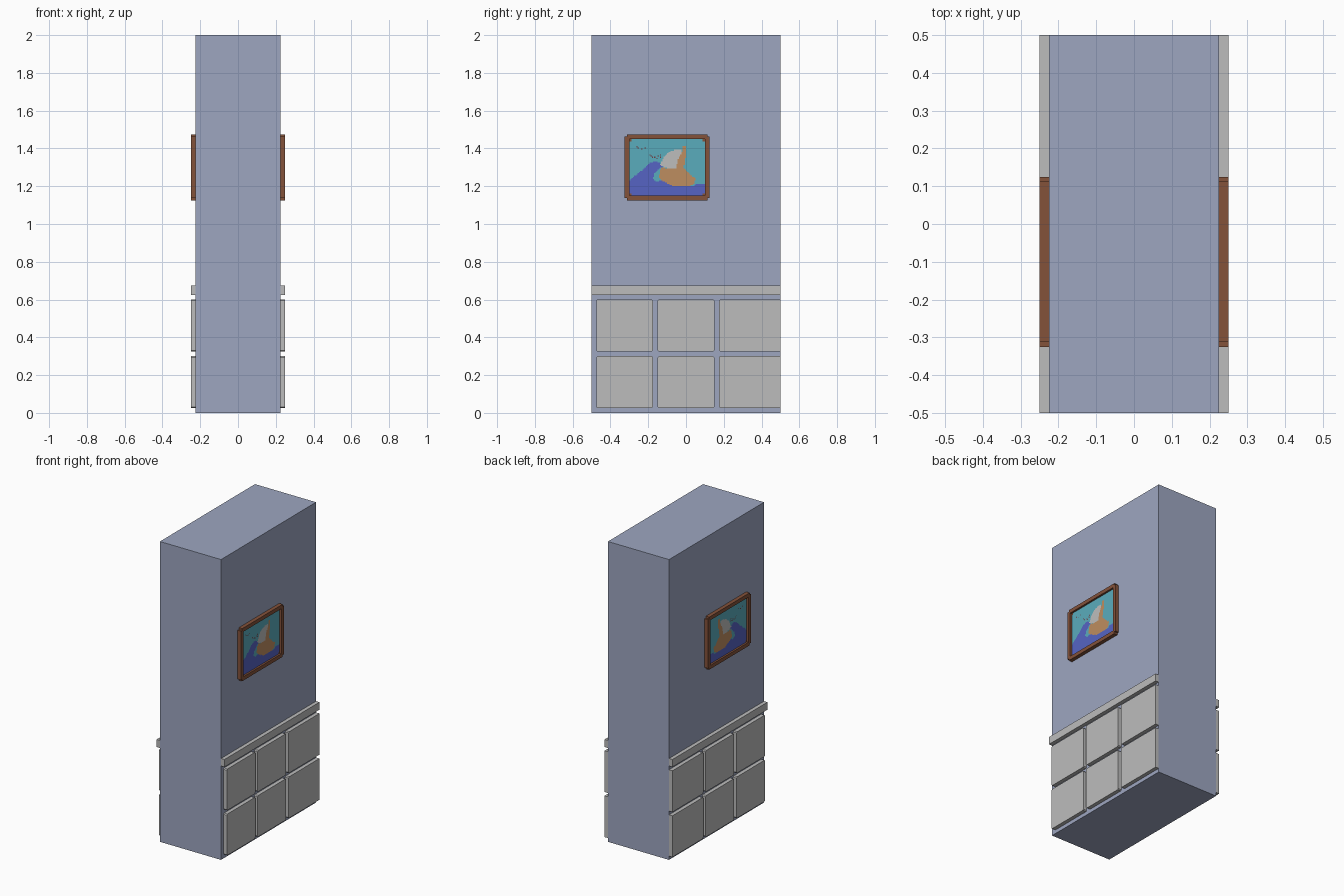
import bpy, bmesh
from mathutils import Vector

cube = bpy.data.objects.get("Cube")
if cube:
    bpy.data.objects.remove(cube, do_unlink=True)


def material(name, rgb):
    def lin(c):
        c /= 255
        return c / 12.92 if c < 0.04045 else ((c + 0.055) / 1.055) ** 2.4
    col = [lin(c) for c in rgb] + [1]
    m = bpy.data.materials.new(name)
    m.use_nodes = True
    m.diffuse_color = col
    m.node_tree.nodes["Principled BSDF"].inputs["Base Color"].default_value = col
    return m


WALL = material("blue grey wall", (157, 166, 192))
PANEL = material("pale grey panel", (188, 188, 188))
WOOD = material("brown wood", (132, 82, 58))
SKY = material("turquoise sky", (90, 172, 188))
SEA = material("deep blue sea", (86, 100, 196))
HULL = material("tan boat", (190, 141, 96))
SAIL = material("pale sail", (190, 190, 188))
BIRD = material("dark red birds", (110, 62, 66))


def finish(bm, name, mats):
    me = bpy.data.meshes.new(name)
    bm.to_mesh(me)
    bm.free()
    for m in mats:
        me.materials.append(m)
    ob = bpy.data.objects.new(name, me)
    bpy.context.collection.objects.link(ob)
    return ob


def prism(name, outline, x0, x1, mat):
    """Extrude a (y, z) outline along x."""
    bm = bmesh.new()
    face = bm.faces.new([bm.verts.new((x0, y, z)) for y, z in outline])
    ext = bmesh.ops.extrude_face_region(bm, geom=[face])
    bmesh.ops.translate(bm, vec=(x1 - x0, 0, 0),
                        verts=[v for v in ext["geom"] if isinstance(v, bmesh.types.BMVert)])
    bmesh.ops.recalc_face_normals(bm, faces=bm.faces)
    return finish(bm, name, [mat])


def rect(y0, y1, z0, z1):
    return [(y0, z0), (y1, z0), (y1, z1), (y0, z1)]


def clipped(y0, y1, z0, z1, c, clip_end=True):
    """Rectangle with small cut corners, optionally square at its y1 end."""
    pts = [(y0 + c, z1), (y0, z1 - c), (y0, z0 + c), (y0 + c, z0)]
    if clip_end:
        return pts + [(y1 - c, z0), (y1, z0 + c), (y1, z1 - c), (y1 - c, z1)]
    return pts + [(y1, z0), (y1, z1)]


# Painting regions in cells of a 64 x 48 canvas, row 0 at the top; later ones lie on top
COLS, ROWS, CELL = 64, 48, 0.00625
Y0, Z1 = -0.30, 1.45
REGIONS = [
    (1, [(0, 35), (10, 27), (17, 20.5), (23, 18.5), (28, 22), (30, 34), (38, 40),
         (55, 40), (57, 38), (64, 38), (64, 48), (0, 48)]),
    (0, [(20, 33), (22, 28), (27, 24), (27, 35), (23, 36)]),
    (2, [(27, 24), (33, 25), (39, 24), (45, 23), (51, 30), (56, 33), (55, 38),
         (51, 40), (37, 40), (29, 36), (25, 32)]),
    (3, [(26, 22), (29, 16), (34, 11), (40, 8.5), (44, 9), (43, 22), (39, 25), (33, 25)]),
    (2, [(45, 6), (48, 6), (48, 13), (46, 25), (40, 25), (41, 18), (44.5, 11)]),
]
BIRDS = {(6, 6), (7, 7), (10, 8), (13, 7), (17, 13), (18, 14), (19, 15),
         (21, 15), (23, 16), (24, 14), (26, 13), (26, 15)}


def inside(u, v, poly):
    hit = False
    for (a, b), (c, d) in zip(poly, poly[1:] + poly[:1]):
        if (b > v) != (d > v) and u < a + (v - b) * (c - a) / (d - b):
            hit = not hit
    return hit


def paint(i, j):
    # brown blocks in the four corners, then birds, then the painted regions
    if min(i, COLS - 1 - i) < 2 and min(j, ROWS - 1 - j) < 2:
        return 5
    if (i, j) in BIRDS:
        return 4
    index = 0
    for mat, poly in REGIONS:
        if inside(i + 0.5, j + 0.5, poly):
            index = mat
    return index


def canvas(name, x, side):
    bm = bmesh.new()
    grid = [[bm.verts.new((x, Y0 + i * CELL, Z1 - j * CELL)) for i in range(COLS + 1)]
            for j in range(ROWS + 1)]
    for j in range(ROWS):
        for i in range(COLS):
            f = bm.faces.new((grid[j][i], grid[j + 1][i], grid[j + 1][i + 1], grid[j][i + 1]))
            f.material_index = paint(i, j)
    bm.normal_update()
    for f in bm.faces:
        if f.normal.x * side < 0:
            f.normal_flip()
    finish(bm, name, [SKY, SEA, HULL, SAIL, BIRD, WOOD])


# Wall block
W, OUT = 0.225, 0.25
prism("wall_block", rect(-0.5, 0.5, 0, 2), -W, W, WALL)

# Both long faces carry the same mirrored trim and painting
for side, tag in ((1, "left"), (-1, "right")):
    a, b = side * W, side * OUT
    prism(f"{tag}_rail", rect(-0.5, 0.5, 0.625, 0.675), a, b, PANEL)
    for r, (z0, z1) in enumerate(((0.025, 0.30), (0.325, 0.60))):
        for c, (y0, y1) in enumerate(((-0.475, -0.175), (-0.15, 0.15), (0.175, 0.5))):
            prism(f"{tag}_panel_{r}_{c}", clipped(y0, y1, z0, z1, 0.006, c < 2), a, b, PANEL)

    # Frame: notched top and bottom bars with plain uprights between them
    n = 0.0125
    for part, zi, s in (("top", 1.45, 1), ("bottom", 1.15, -1)):
        zm, zo = zi + s * n, zi + 2 * s * n
        bar = [(-0.325, zi), (0.125, zi), (0.125, zm), (0.125 - n, zm), (0.125 - n, zo),
               (-0.325 + n, zo), (-0.325 + n, zm), (-0.325, zm)]
        prism(f"{tag}_frame_{part}", bar, a, b, WOOD)
    prism(f"{tag}_frame_front", rect(-0.325, -0.30, 1.15, 1.45), a, b, WOOD)
    prism(f"{tag}_frame_back", rect(0.10, 0.125, 1.15, 1.45), a, b, WOOD)
    canvas(f"{tag}_painting", side * 0.2375, side)
